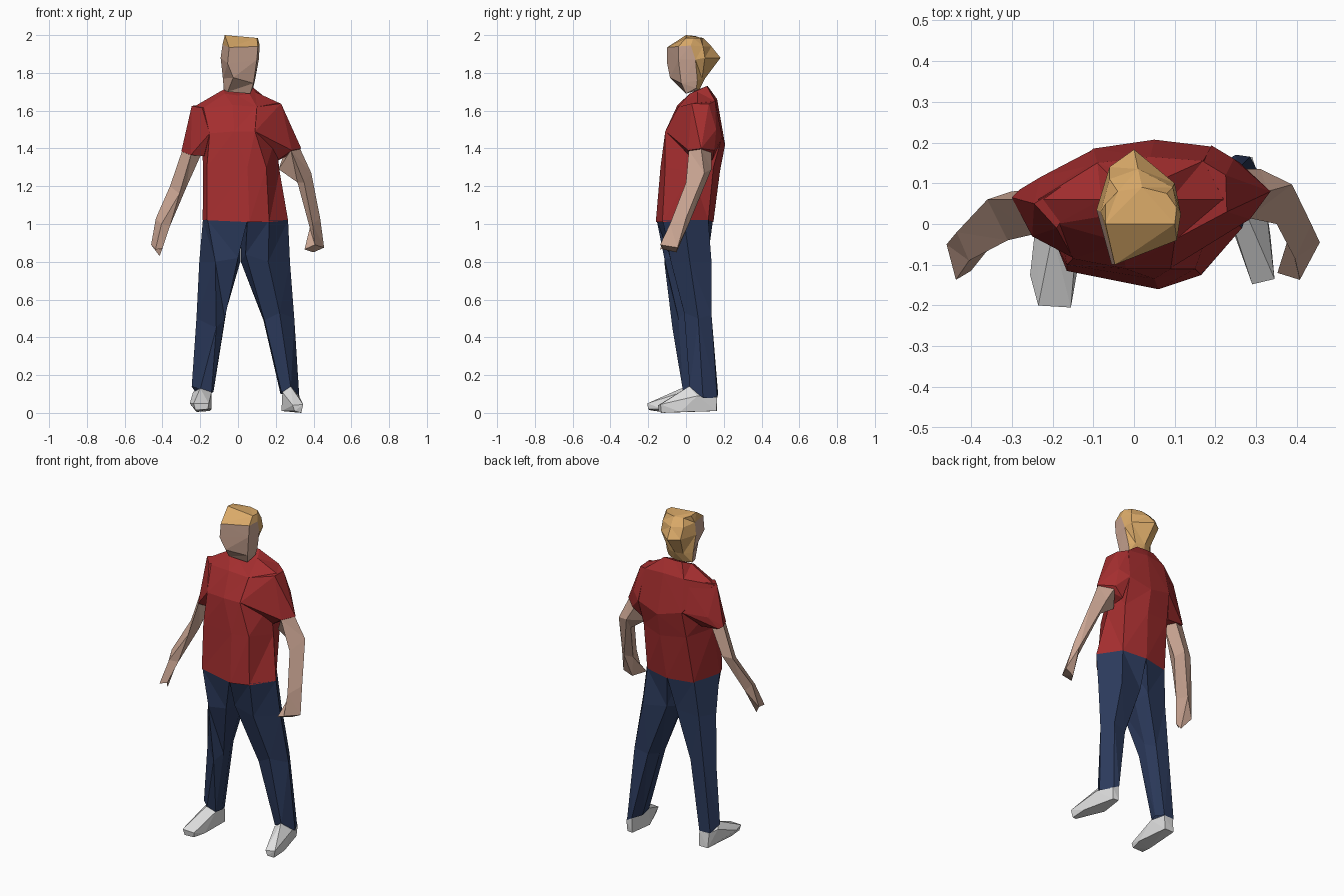
import bpy, bmesh


def material(name, rgb):
    m = bpy.data.materials.new(name)
    m.diffuse_color = (*rgb, 1)
    return m


SHIRT = material("red_shirt", (0.37, 0.027, 0.028))
JEANS = material("navy_denim", (0.025, 0.043, 0.108))
SKIN = material("skin", (0.61, 0.39, 0.30))
HAIR = material("blond_hair", (0.70, 0.40, 0.14))
SHOE = material("white_shoe", (0.75, 0.75, 0.75))


def finish(name, bm, mats):
    bmesh.ops.triangulate(bm, faces=bm.faces[:])
    bmesh.ops.recalc_face_normals(bm, faces=bm.faces[:])
    me = bpy.data.meshes.new(name)
    bm.to_mesh(me)
    bm.free()
    for m in mats:
        me.materials.append(m)
    ob = bpy.data.objects.new(name, me)
    bpy.context.collection.objects.link(ob)
    return ob


def loft(name, rings, mats, rule=lambda ring, seg: 0, cap=0):
    """Skin a stack of equal rings; rule(ring, segment) picks the material."""
    bm = bmesh.new()
    vs = [[bm.verts.new(p) for p in r] for r in rings]
    n = len(vs[0])
    for i in range(len(vs) - 1):
        for j in range(n):
            k = (j + 1) % n
            f = bm.faces.new((vs[i][j], vs[i][k], vs[i + 1][k], vs[i + 1][j]))
            f.material_index = rule(i, j)
    bm.faces.new(vs[0][::-1])
    bm.faces.new(vs[-1]).material_index = cap
    return finish(name, bm, mats)


def hull(name, pts, mat):
    """Faceted convex block around a few corner points."""
    bm = bmesh.new()
    for p in pts:
        bm.verts.new(p)
    bmesh.ops.convex_hull(bm, input=bm.verts[:])
    loose = [v for v in bm.verts if not v.link_faces]
    bmesh.ops.delete(bm, geom=loose, context='VERTS')
    return finish(name, bm, [mat])


def merge(body, *others):
    """Union the other parts into body and remove them."""
    for o in others:
        mod = body.modifiers.new("union", 'BOOLEAN')
        mod.operation, mod.solver, mod.object = 'UNION', 'EXACT', o
    dg = bpy.context.evaluated_depsgraph_get()
    me = bpy.data.meshes.new_from_object(body.evaluated_get(dg))
    body.modifiers.clear()
    body.data = me
    for o in others:
        bpy.data.objects.remove(o)


def open_ends(ob, rule):
    """Delete hidden end caps; rule(centre_z, normal_z)."""
    bm = bmesh.new()
    bm.from_mesh(ob.data)
    bm.normal_update()
    caps = [f for f in bm.faces if rule(f.calc_center_median().z, f.normal.z)]
    bmesh.ops.delete(bm, geom=caps, context='FACES')
    bm.to_mesh(ob.data)
    bm.free()


# Shirt body: waist, ribs, chest, shoulders, collar
shirt = loft("shirt", [
    [(-.165, -.115, 1.02), (.06, -.16, 1.01), (.165, -.125, 1.01), (.265, -.01, 1.02),
     (.18, .118, 1.02), (.03, .145, 1.01), (-.13, .11, 1.01), (-.187, -.06, 1.02)],
    [(-.165, -.10, 1.3), (.05, -.135, 1.3), (.15, -.11, 1.3), (.22, .03, 1.28),
     (.185, .145, 1.3), (.05, .18, 1.28), (-.11, .155, 1.3), (-.185, .0, 1.32)],
    [(-.15, -.085, 1.48), (-.02, -.11, 1.49), (.09, -.11, 1.49), (.2, .03, 1.46),
     (.19, .19, 1.46), (.05, .207, 1.42), (-.1, .185, 1.46), (-.2, .03, 1.46)],
    [(-.19, .0, 1.61), (-.03, -.045, 1.63), (.1, -.04, 1.62), (.22, .06, 1.64),
     (.17, .155, 1.65), (.04, .165, 1.66), (-.09, .15, 1.65), (-.235, .06, 1.62)],
    [(-.07, .02, 1.69), (0, .01, 1.68), (.06, .02, 1.69), (.09, .06, 1.70),
     (.07, .11, 1.73), (0, .115, 1.73), (-.05, .11, 1.73), (-.08, .06, 1.71)],
], [SHIRT])

# Short sleeves, reaching into chest and shoulder blades
left_sleeve = hull("left_sleeve", [
    (-.245, .05, 1.625), (-.19, -.01, 1.615), (-.09, .148, 1.645), (-.15, -.083, 1.48),
    (-.1, .183, 1.46), (-.30, .065, 1.385), (-.28, .085, 1.37), (-.23, .115, 1.44),
    (-.25, -.03, 1.365), (-.18, -.025, 1.36), (-.17, .09, 1.36)], SHIRT)
right_sleeve = hull("right_sleeve", [
    (.228, .03, 1.638), (.225, .12, 1.635), (.1, -.038, 1.62), (.17, .153, 1.65),
    (.09, -.108, 1.49), (.19, .193, 1.46), (.335, .08, 1.40), (.285, .012, 1.39),
    (.26, .15, 1.39), (.2, .04, 1.33), (.2, .14, 1.34), (.245, .16, 1.5)], SHIRT)
merge(shirt, left_sleeve, right_sleeve)
open_ends(shirt, lambda z, nz: z < 1.03 and nz < -.8)

# Arms: sleeve, elbow, wrist, hand
loft("left_arm", [
    [(-.295, .06, 1.39), (-.245, -.025, 1.38), (-.19, .02, 1.38), (-.23, .085, 1.38)],
    [(-.36, .06, 1.20), (-.31, -.04, 1.16), (-.275, .02, 1.19), (-.30, .08, 1.21)],
    [(-.435, -.02, 1.03), (-.405, -.09, 1.0), (-.36, -.065, .99), (-.395, -.005, .99)],
    [(-.46, -.05, .89), (-.437, -.137, .865), (-.40, -.115, .87), (-.415, -.09, .83)],
], [SKIN])
loft("right_arm", [
    [(.328, .08, 1.40), (.25, .135, 1.39), (.215, .08, 1.29), (.28, .015, 1.39)],
    [(.388, .097, 1.27), (.31, .135, 1.29), (.315, .085, 1.22), (.35, .0, 1.22)],
    [(.435, .0, 1.03), (.41, .015, 1.0), (.38, -.03, .98), (.395, -.085, 1.0)],
    [(.456, -.045, .875), (.40, -.05, .85), (.352, -.12, .865), (.407, -.137, .89)],
], [SKIN])

# Trouser legs: waist, crotch, knee, ankle
trousers = loft("trousers", [
    [(.05, -.155, 1.02), (-.16, -.115, 1.02), (-.186, -.06, 1.02),
     (-.13, .108, 1.02), (.03, .143, 1.02), (.02, 0, 1.02)],
    [(0, -.115, .82), (-.12, -.115, .8), (-.205, 0, .8),
     (-.15, .09, .8), (-.01, .11, .82), (.012, .02, .8)],
    [(-.07, -.04, .5), (-.115, -.072, .45), (-.22, .02, .5),
     (-.18, .085, .5), (-.09, .085, .52), (-.06, .02, .55)],
    [(-.14, -.015, .11), (-.2, -.015, .125), (-.245, .02, .14),
     (-.22, .08, .1), (-.15, .085, .1), (-.13, .03, .11)],
], [JEANS])
right_leg = loft("right_leg", [
    [(.05, -.155, 1.02), (.165, -.123, 1.02), (.265, -.01, 1.02),
     (.18, .118, 1.02), (.03, .143, 1.02), (.02, 0, 1.02)],
    [(.04, -.09, .84), (.16, -.08, .8), (.275, .02, .8),
     (.20, .135, .8), (.05, .115, .82), (.015, .02, .8)],
    [(.14, 0, .49), (.22, -.01, .53), (.298, .065, .5),
     (.255, .135, .52), (.17, .125, .5), (.135, .06, .49)],
    [(.23, .03, .11), (.28, .02, .13), (.325, .09, .08),
     (.285, .165, .08), (.25, .17, .1), (.225, .1, .1)],
], [JEANS])
merge(trousers, right_leg)
open_ends(trousers, lambda z, nz: (z > 1.01 and nz > .8) or (z < .15 and nz < -.6))

# Shoes
hull("left_shoe", [
    (-.2, -.025, .13), (-.238, .03, .11), (-.14, -.02, .11), (-.15, .085, .1),
    (-.215, .082, .1), (-.15, .09, .01), (-.21, .09, .01), (-.255, -.125, .05),
    (-.22, -.13, .005), (-.14, -.12, .02), (-.235, -.2, .05), (-.155, -.205, .05),
    (-.16, -.2, .02), (-.225, -.195, .015)], SHOE)
hull("right_shoe", [
    (.28, .015, .14), (.322, .06, .09), (.235, .02, .11), (.25, .165, .1),
    (.29, .165, .08), (.25, .165, .01), (.285, .16, .01), (.23, .02, .01),
    (.25, -.02, .01), (.335, -.03, .005), (.29, -.148, .04), (.345, -.135, .045),
    (.30, -.145, .01), (.335, -.13, 0)], SHOE)

# Head: neck, chin, cheeks, hairline, crown; hair covers the back and the top
loft("head", [
    [(-.055, -.01, 1.70), (.065, 0, 1.69), (.08, .055, 1.72), (.04, .065, 1.71),
     (.01, .07, 1.71), (-.03, .065, 1.71), (-.075, .045, 1.71)],
    [(-.025, -.085, 1.775), (.082, -.025, 1.745), (.09, .06, 1.76), (.06, .085, 1.77),
     (.005, .10, 1.77), (-.04, .085, 1.77), (-.08, .045, 1.77)],
    [(-.055, -.10, 1.85), (.10, -.04, 1.87), (.11, .05, 1.87), (.10, .10, 1.88),
     (0, .183, 1.88), (-.06, .14, 1.88), (-.092, .035, 1.88)],
    [(-.047, -.10, 1.935), (.105, -.04, 1.94), (.115, .025, 1.945), (.095, .09, 1.94),
     (.01, .135, 1.94), (-.06, .11, 1.945), (-.082, .03, 1.95)],
    [(-.07, .0, 2.0), (.10, .0, 1.985), (.105, .04, 1.985), (.08, .075, 1.985),
     (.02, .09, 1.985), (-.04, .08, 1.985), (-.07, .05, 1.995)],
], [SKIN, HAIR], lambda ring, seg: int(ring == 3 or 2 <= seg <= 5), cap=1)
